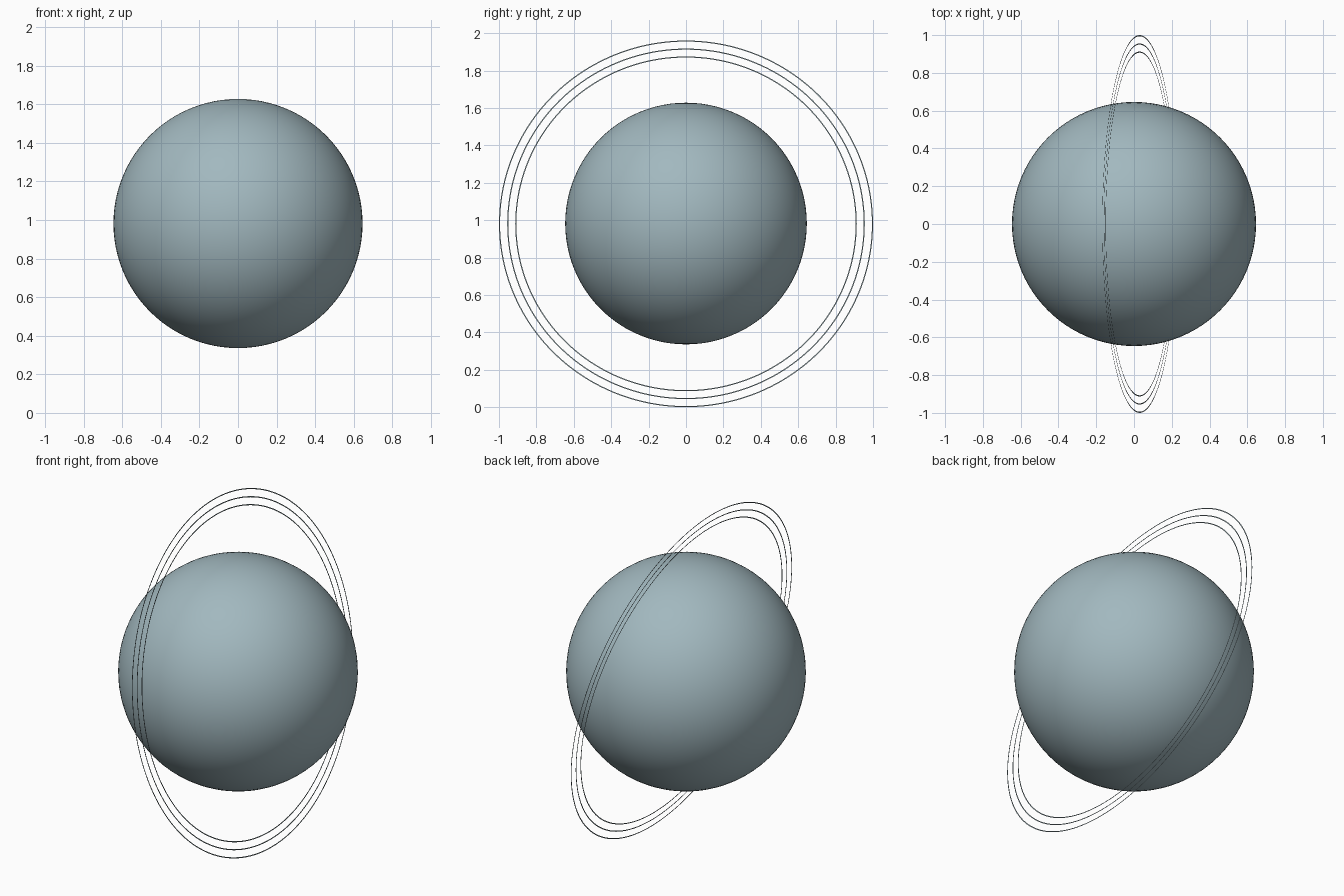
import bpy, bmesh, math
from mathutils import Matrix

if "Cube" in bpy.data.objects:
    bpy.data.objects.remove(bpy.data.objects["Cube"])

CENTER_Z = 0.98
TILT = math.radians(-78.6)   # ring axis leans almost onto the x axis


def material(name, rgb):
    mat = bpy.data.materials.new(name)
    mat.diffuse_color = (*rgb, 1.0)
    mat.use_nodes = True
    mat.node_tree.nodes["Principled BSDF"].inputs["Base Color"].default_value = mat.diffuse_color
    return mat


def add_object(name, bm, mat):
    mesh = bpy.data.meshes.new(name)
    bm.to_mesh(mesh)
    bm.free()
    mesh.materials.append(mat)
    obj = bpy.data.objects.new(name, mesh)
    bpy.context.collection.objects.link(obj)
    return obj


pale_blue = material("pale_grey_blue", (0.36, 0.48, 0.52))
ring_grey = material("ring_grey_blue", (0.30, 0.39, 0.42))

# Planet globe
bm = bmesh.new()
bmesh.ops.create_uvsphere(bm, u_segments=96, v_segments=48, radius=0.646)
for face in bm.faces:
    face.smooth = True
globe = add_object("globe", bm, pale_blue)
globe.location = (0, 0, CENTER_Z + 0.002)


# Flat, paper-thin ring band
def ring(name, outer, width, segments=160):
    bm = bmesh.new()
    loops = []
    for radius in (outer - width, outer):
        loops.append([bm.verts.new((radius * math.cos(a), radius * math.sin(a), 0))
                      for a in (2 * math.pi * i / segments for i in range(segments))])
    inner, outer_loop = loops
    for i in range(segments):
        j = (i + 1) % segments
        bm.faces.new((inner[i], outer_loop[i], outer_loop[j], inner[j]))
    # Tip the ring nearly upright: its top leans to -x
    turn = Matrix.Rotation(-TILT, 4, 'Y')
    bmesh.ops.transform(bm, matrix=turn, verts=bm.verts)
    obj = add_object(name, bm, ring_grey)
    obj.location = (0.03, 0, CENTER_Z + 0.0003)


# Three concentric rings
for label, outer in (("outer", 1.0), ("middle", 0.956), ("inner", 0.913)):
    ring(label + "_ring", outer, 0.006)
